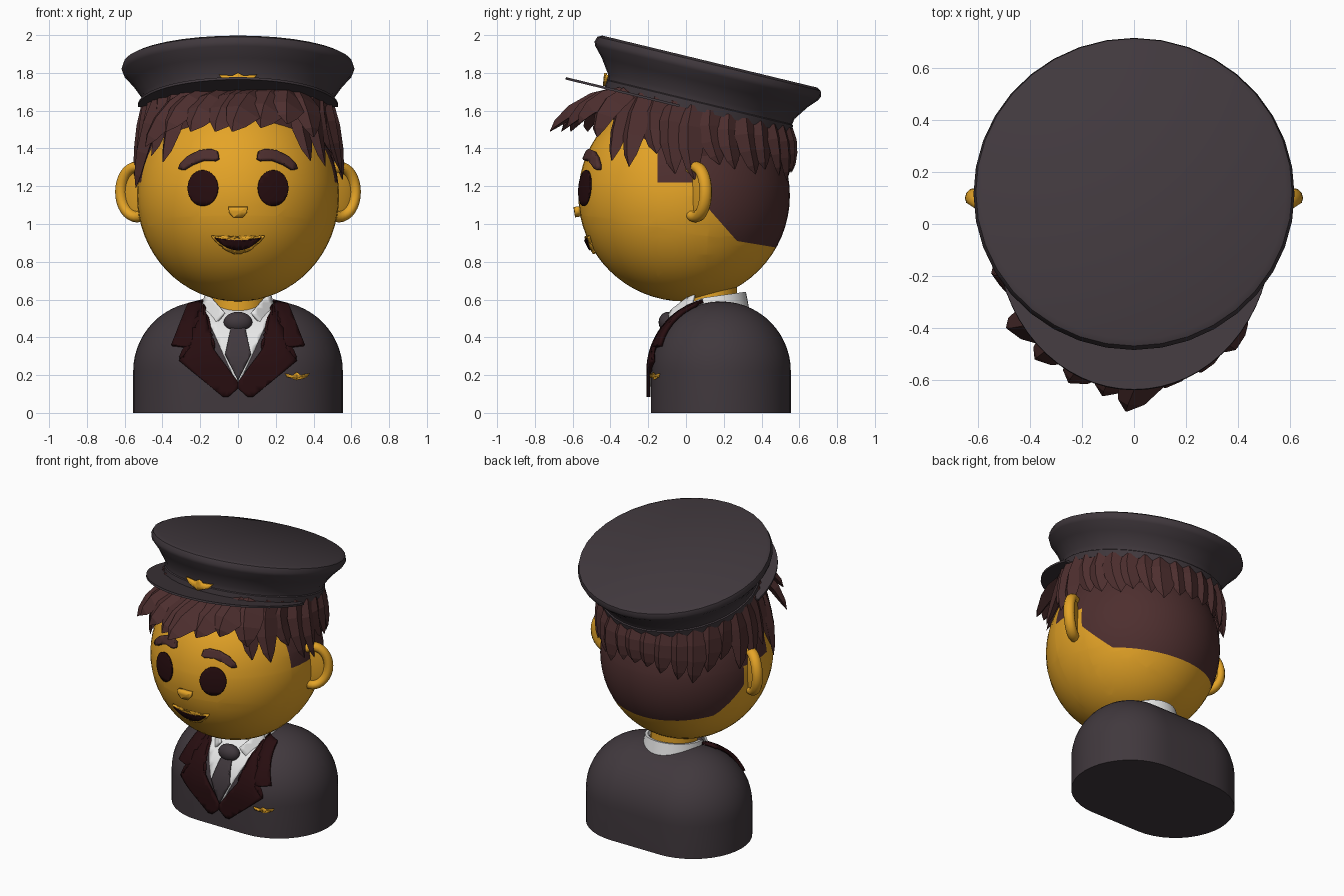
import bpy, bmesh, math, random
from mathutils import Vector, Matrix

if "Cube" in bpy.data.objects:
    bpy.data.objects.remove(bpy.data.objects["Cube"])

random.seed(4)
pi, cos, sin, sqrt = math.pi, math.cos, math.sin, math.sqrt


def material(name, rgb):
    m = bpy.data.materials.new(name)
    m.diffuse_color = (*rgb, 1)
    m.use_nodes = True
    m.node_tree.nodes["Principled BSDF"].inputs["Base Color"].default_value = m.diffuse_color
    return m


SKIN = material("skin_yellow", (0.78, 0.37, 0.02))
GOLD = material("gold", (0.80, 0.38, 0.02))
CLOTH = material("charcoal_cloth", (0.052, 0.040, 0.047))
HAIR = material("brown_hair", (0.075, 0.028, 0.028))
DARK = material("dark_maroon", (0.020, 0.004, 0.005))
WHITE = material("white_shirt", (0.80, 0.80, 0.80))


def finish(name, bm, mats, smooth=None):
    bmesh.ops.recalc_face_normals(bm, faces=bm.faces[:])
    me = bpy.data.meshes.new(name)
    bm.to_mesh(me)
    bm.free()
    for m in mats:
        me.materials.append(m)
    if smooth:
        me.polygons.foreach_set("use_smooth", [True] * len(me.polygons))
        me.set_sharp_from_angle(angle=math.radians(smooth))
    ob = bpy.data.objects.new(name, me)
    bpy.context.collection.objects.link(ob)
    return ob


def add_loft(bm, rings, cap=True):
    vs = [[bm.verts.new(p) for p in r] for r in rings]
    n = len(vs[0])
    for a, b in zip(vs, vs[1:]):
        for i in range(n):
            bm.faces.new((a[i], a[(i + 1) % n], b[(i + 1) % n], b[i]))
    if cap:
        bm.faces.new(vs[0][::-1])
        bm.faces.new(vs[-1])


def loft(name, rings, mat, smooth=None, cap=True):
    bm = bmesh.new()
    add_loft(bm, rings, cap)
    return finish(name, bm, [mat], smooth)


def circle(rx, ry, cy, z, n=36):
    return [(rx * cos(2 * pi * i / n), cy + ry * sin(2 * pi * i / n), z) for i in range(n)]


# surfaces that flat outlines are draped on: y from x and z
HC, HR = Vector((0, -0.01, 1.15)), Vector((0.535, 0.56, 0.56))


def head_y(k):
    return lambda x, z: HC.y - HR.y * sqrt(max(0, k * k - (x / HR.x) ** 2 - ((z - HC.z) / HR.z) ** 2))


def body_y(g):
    return lambda x, z: 0.185 - sqrt(max(0, (0.37 + g) ** 2 - max(0, z - 0.22) ** 2 - max(0, abs(x) - 0.185) ** 2))


def drape(name, pts, yf, thick, mat, mirror=False, step=0.03):
    bm = bmesh.new()
    bm.faces.new([bm.verts.new((x, 0, z)) for x, z in pts])
    bmesh.ops.triangulate(bm, faces=bm.faces[:])
    for ax in (0, 2):
        vals = [p[ax // 2] for p in pts]
        c = min(vals) + step
        while c < max(vals) - 0.002:
            no = [0, 0, 0]
            no[ax] = 1
            co = [0, 0, 0]
            co[ax] = c
            bmesh.ops.bisect_plane(bm, geom=bm.verts[:] + bm.edges[:] + bm.faces[:], plane_co=co, plane_no=no)
            c += step
    for v in bm.verts:
        v.co.y = yf(v.co.x, v.co.z)
    ob = finish(name, bm, [mat], 40)
    s = ob.modifiers.new("thickness", 'SOLIDIFY')
    s.thickness, s.offset = thick, 0
    if mirror:
        ob.modifiers.new("mirror", 'MIRROR').use_mirror_merge = False
    return ob


# head, with the close-cut hair area cut into the surface
bm = bmesh.new()
bmesh.ops.create_uvsphere(bm, u_segments=48, v_segments=32, radius=1)
for v in bm.verts:
    v.co = Vector(a * b for a, b in zip(v.co, HR)) + HC
for co, no in (((0, 0, 1.22), (0, 0, 1)), ((0, -0.15, 0), (0, 1, 0)), ((0, 0.11, 0), (0, 1, 0)),
               ((0, 0.12, 1.08), (0, 1.133, 1)), ((0, 0.27, 0.91), (0, 0.167, 1))):
    bmesh.ops.bisect_plane(bm, geom=bm.verts[:] + bm.edges[:] + bm.faces[:], plane_co=co, plane_no=no)
for f in bm.faces:
    c = f.calc_center_median()
    low = max(1.08 - 1.133 * (c.y - 0.12), 0.91 - 0.167 * (c.y - 0.27))
    f.material_index = int((c.y > -0.15 and c.z > 1.22) or (c.y > 0.11 and c.z > low) or c.z > 1.6)
finish("head", bm, [SKIN, HAIR], 60)
loft("neck", [circle(0.15, 0.14, 0.13, z) for z in (0.45, 0.74)], SKIN, 40)

# ears: rim ring plus thin inner shell
bm = bmesh.new()
ear = Matrix.Translation((0.535, 0.05, 1.17)) @ Matrix.Rotation(math.radians(33), 4, 'Z')
N, M = 32, 10
grid = [[bm.verts.new(ear @ Vector(((0.10 + 0.03 * cos(b)) * cos(a), 0.035 * sin(b), (0.132 + 0.03 * cos(b)) * sin(a))))
         for b in (2 * pi * j / M for j in range(M))] for a in (2 * pi * i / N for i in range(N))]
for i in range(N):
    for j in range(M):
        i2, j2 = (i + 1) % N, (j + 1) % M
        bm.faces.new((grid[i][j], grid[i2][j], grid[i2][j2], grid[i][j2]))
bmesh.ops.create_uvsphere(bm, u_segments=24, v_segments=12, radius=1,
                          matrix=ear @ Matrix.Translation((0, 0.01, 0)) @ Matrix.Diagonal((0.105, 0.02, 0.14, 1)))
finish("ears", bm, [SKIN], 60).modifiers.new("mirror", 'MIRROR')


# face
def crescent(w, z, top, bottom, n=14):
    xs = [w * (2 * i / n - 1) for i in range(n + 1)]
    arc = lambda x, s: (x, z - s * (1 - (x / w) ** 2))
    return [arc(x, top) for x in xs] + [arc(x, bottom) for x in xs[-2:0:-1]]


drape("eyes", [(0.185 + 0.08 * cos(2 * pi * i / 28), 1.19 + 0.095 * sin(2 * pi * i / 28)) for i in range(28)],
      head_y(1.015), 0.009, DARK, True)
drape("eyebrows", [(0.10, 1.345), (0.105, 1.38), (0.14, 1.392), (0.20, 1.385), (0.26, 1.355), (0.30, 1.315),
                   (0.31, 1.29), (0.285, 1.287), (0.24, 1.315), (0.18, 1.338), (0.12, 1.335)],
      head_y(1.015), 0.03, HAIR, True)
drape("nose", [(-0.05, 1.092), (0.05, 1.092), (0.045, 1.06), (0.025, 1.038), (-0.025, 1.038), (-0.045, 1.06)],
      head_y(1.02), 0.035, SKIN)
drape("lips", crescent(0.14, 0.937, 0.008, 0.092), head_y(1.01), 0.016, SKIN)
drape("mouth", crescent(0.125, 0.928, 0.016, 0.066), head_y(1.03), 0.007, DARK)


# jacket: rounded stadium block
def stadium(r, z, n=20):
    pts = []
    for side in (1, -1):
        for i in range(n + 1):
            a = pi * i / n - pi / 2 + (0 if side > 0 else pi)
            pts.append((side * 0.185 + r * cos(a), 0.185 + r * sin(a), z))
    return pts


loft("jacket", [stadium(0.37, 0)] + [stadium(0.37 * cos(t), 0.22 + 0.37 * sin(t))
     for t in (pi / 2 * i / 14 * 0.985 for i in range(15))], CLOTH, 50)
drape("shirt_front", [(-0.2, 0.58), (0, 0.14), (0.2, 0.58)], body_y(0.004), 0.006, WHITE)
drape("lapels", [(0, 0.165), (0.125, 0.33), (0.185, 0.52), (0.185, 0.592), (0.265, 0.572), (0.35, 0.357),
                 (0.25, 0.345), (0.31, 0.275), (0.08, 0.085), (0.05, 0.085), (0, 0.13)],
      body_y(0.014), 0.022, DARK, True)
drape("tie_blade", [(-0.035, 0.46), (0.035, 0.46), (0.068, 0.31), (0, 0.17), (-0.068, 0.31)],
      body_y(0.012), 0.018, CLOTH)
bm = bmesh.new()
bmesh.ops.create_uvsphere(bm, u_segments=20, v_segments=12, radius=1,
                          matrix=Matrix.Translation((0, -0.095, 0.48)) @ Matrix.Diagonal((0.076, 0.05, 0.055, 1)))
finish("tie_knot", bm, [CLOTH], 60)
drape("chest_badge", [(0.25, 0.208), (0.29, 0.2), (0.31, 0.212), (0.33, 0.2), (0.375, 0.208), (0.365, 0.19),
                      (0.33, 0.19), (0.31, 0.18), (0.285, 0.184), (0.26, 0.19)], body_y(0.008), 0.012, GOLD)


# collar band that dips at the front, with two flaps
def collar_ring(r, top):
    return [(x, y, 0.615 + 0.14 * (y - 0.13) - 0.1 * max(0, (0.13 - y) / r) ** 3 if top else 0.47)
            for x, y, z in circle(r, r * 1.04, 0.13, 0)]


loft("collar_band", [collar_ring(0.212, False), collar_ring(0.18, True), collar_ring(0.162, True),
                     collar_ring(0.162, False)], WHITE, 40, False)
drape("collar_flaps", [(0.172, 0.625), (0.14, 0.61), (0.07, 0.53), (0.13, 0.46), (0.195, 0.535)],
      lambda x, z: -0.12 + (z - 0.46) * 0.5 + max(0, abs(x) - 0.08) * 0.9, 0.014, WHITE, True)

# cap: turned profile of band and flared crown, tilted back
TILT = Matrix.Translation((0, 0.125, 1.86)) @ Matrix.Rotation(math.radians(-13.6), 4, 'X')
profile = [(0.485, -0.266), (0.506, -0.268), (0.510, -0.225), (0.503, -0.22), (0.508, -0.19), (0.56, -0.115),
           (0.608, -0.062), (0.617, -0.04), (0.608, -0.012), (0.585, 0)]
loft("cap", [[TILT @ Vector(p) for p in circle(r, r, 0, n)] for r, n in profile], CLOTH, 40)
visor = [(0.53 * cos(a), -0.10 - 0.62 * sin(a)) for a in (pi * i / 32 for i in range(33))]
loft("cap_visor", [[TILT @ Vector((x, y, n)) for x, y in visor] for n in (-0.272, -0.259)], CLOTH, 40)
drape("cap_badge", [(-0.1, 1.79), (-0.03, 1.785), (0, 1.8), (0.03, 1.785), (0.1, 1.79), (0.075, 1.76), (0.035, 1.745),
                    (0, 1.73), (-0.035, 1.745), (-0.075, 1.76)],
      lambda x, z: 0.08 - sqrt(0.51 ** 2 - x * x) + (z - 1.755) * 0.1, 0.016, GOLD)


# hair: underlayer from cap to head, then faceted locks
def on_head(phi, z, k):
    s = k * sqrt(max(0, 1 - ((z - HC.z) / HR.z) ** 2))
    return Vector((HR.x * s * cos(phi), HC.y + HR.y * s * sin(phi), z))


def cap_base(phi, r=0.485):
    return TILT @ Vector((r * cos(phi), r * sin(phi), -0.25))


angles = [2 * pi * i / 36 for i in range(36)]
low_z = lambda a: 1.36 + 0.2 * max(0, -sin(a))
loft("hair_underlayer", [[cap_base(a, 0.46) for a in angles],
                         [cap_base(a, 0.46).lerp(on_head(a, low_z(a), 1.06), 0.6) for a in angles],
                         [on_head(a, low_z(a), 1.0) for a in angles]], HAIR, None, False)


def lock(bm, a, b, c, w, t):
    rings = []
    for u, k in ((0, 0.8), (0.3, 1), (0.6, 0.85), (0.85, 0.5), (1, 0.04)):
        p = a * (1 - u) ** 2 + b * 2 * u * (1 - u) + c * u * u
        d = ((b - a) * (1 - u) + (c - b) * u).normalized()
        o = p - HC
        o = (o - d * o.dot(d)).normalized()
        s = d.cross(o)
        rings.append([p + s * w * k, p + o * t * k + s * w * k * 0.3, p - s * w * k, p - o * t * k])
    add_loft(bm, rings)


bm = bmesh.new()
COUNT = 25
for i in range(COUNT):
    deg = -48 + 276 * i / (COUNT - 1)
    phi = math.radians(deg)
    tip_z = 1.27 + 0.13 * max(0, -sin(phi)) - 0.04 * max(0, sin(phi)) + random.uniform(-0.06, 0.06)
    tip_phi = phi + math.radians(9 * cos(phi) + random.uniform(-2, 2))
    root = cap_base(phi)
    lock(bm, root, on_head((phi + tip_phi) / 2, root.z * 0.55 + tip_z * 0.45, 1.15),
         on_head(tip_phi, tip_z, 1.05), random.uniform(0.07, 0.095), 0.035)
# long side lock hanging in front of one temple
lock(bm, cap_base(math.radians(212)), on_head(math.radians(203), 1.42, 1.17),
     on_head(math.radians(197), 1.19, 1.06), 0.085, 0.035)
finish("side_and_back_hair", bm, [HAIR])

bm = bmesh.new()
for x0, x, y, z, w in ((-0.24, -0.49, -0.40, 1.41, 0.10), (-0.16, -0.38, -0.52, 1.49, 0.10),
                       (-0.06, -0.25, -0.61, 1.49, 0.11), (0.04, -0.12, -0.66, 1.49, 0.11),
                       (0.13, -0.03, -0.72, 1.49, 0.11), (0.22, 0.12, -0.63, 1.51, 0.11),
                       (0.28, 0.26, -0.57, 1.53, 0.10), (0.32, 0.40, -0.47, 1.46, 0.10)):
    a, c = Vector((x0, -0.36 + 0.5 * x0 * x0, 1.69)), Vector((x, y, z))
    lock(bm, a, a.lerp(c, 0.6) + Vector((0, -0.04, 0.06)), c, w, 0.04)
finish("fringe", bm, [HAIR])
